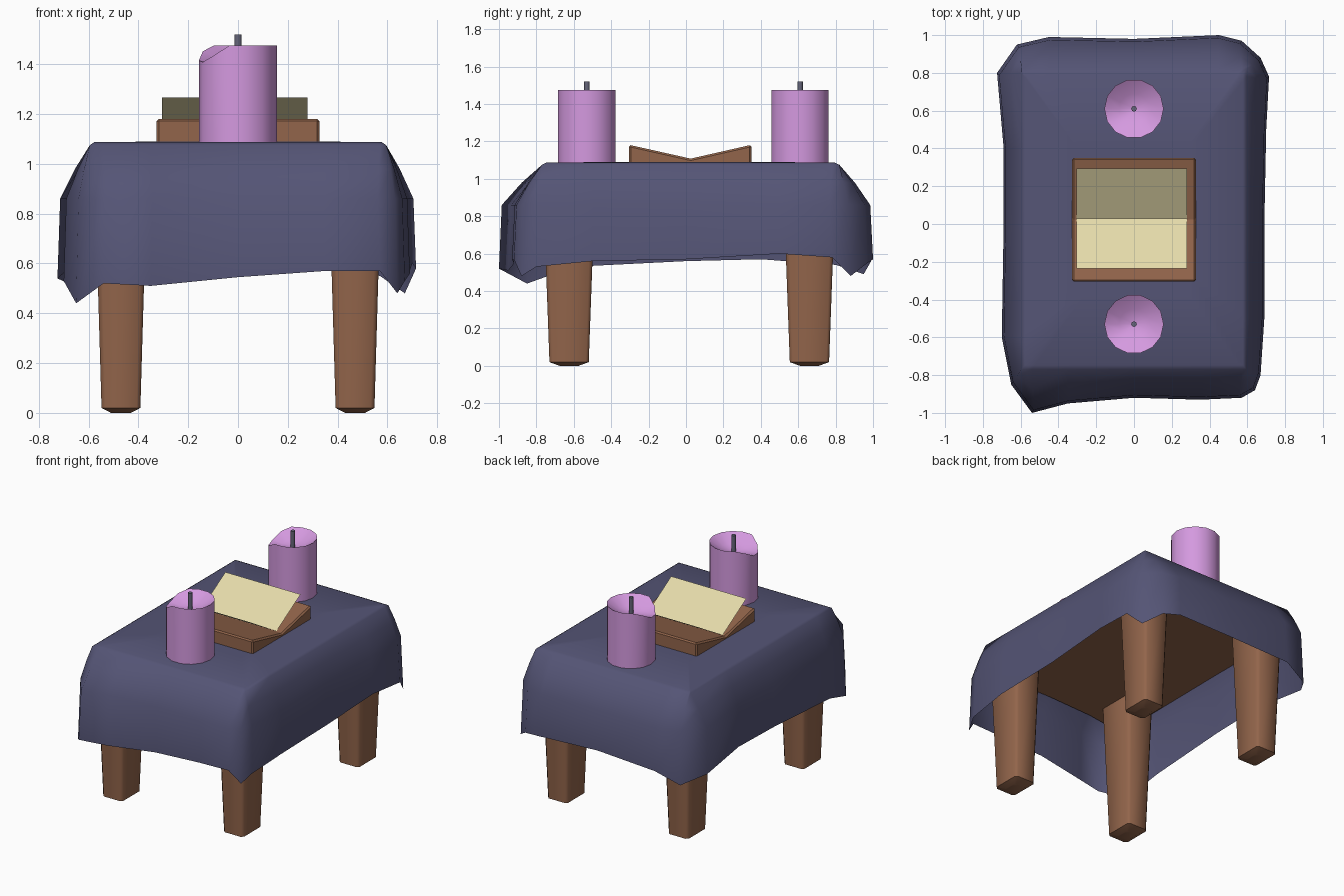
import bpy, bmesh, math
from math import cos, sin, pi

if "Cube" in bpy.data.objects:
    bpy.data.objects.remove(bpy.data.objects["Cube"])


def mat(name, rgb):
    m = bpy.data.materials.new(name)
    m.diffuse_color = (*rgb, 1)
    m.use_nodes = True
    m.node_tree.nodes["Principled BSDF"].inputs["Base Color"].default_value = m.diffuse_color
    return m


CLOTH = mat("cloth_blue", (0.09, 0.09, 0.18))
WOOD = mat("wood", (0.29, 0.13, 0.07))
WAX = mat("wax", (0.66, 0.32, 0.74))
PAPER = mat("paper", (0.78, 0.70, 0.40))
WICK = mat("wick_grey", (0.13, 0.13, 0.19))


def make(name, verts, faces, material, smooth=None, fix=True):
    me = bpy.data.meshes.new(name)
    me.from_pydata(verts, [], faces)
    if fix:
        bm = bmesh.new()
        bm.from_mesh(me)
        bmesh.ops.remove_doubles(bm, verts=bm.verts, dist=1e-4)
        bmesh.ops.recalc_face_normals(bm, faces=bm.faces)
        bm.to_mesh(me)
        bm.free()
    me.materials.append(material)
    ob = bpy.data.objects.new(name, me)
    bpy.context.collection.objects.link(ob)
    if smooth:
        bpy.ops.object.select_all(action='DESELECT')
        ob.select_set(True)
        bpy.context.view_layer.objects.active = ob
        bpy.ops.object.shade_smooth_by_angle(angle=math.radians(smooth))
    return ob


def loft(name, rings, material, smooth=None, start=True, end=True):
    """Skin a list of equally sized rings, with optional end caps."""
    n = len(rings[0])
    verts = [p for r in rings for p in r]
    faces = [(k * n + i, k * n + (i + 1) % n, (k + 1) * n + (i + 1) % n, (k + 1) * n + i)
             for k in range(len(rings) - 1) for i in range(n)]
    if start:
        faces.append(tuple(range(n))[::-1])
    if end:
        faces.append(tuple(range((len(rings) - 1) * n, len(rings) * n)))
    return make(name, verts, faces, material, smooth)


# Tablecloth: wavy hem, lofted up to the rectangular table edge
hem = [(-.54, -1, .52), (-.35, -.95, .51), (0, -.92, .545), (.35, -.93, .57),
       (.57, -.92, .57), (.64, -.88, .48), (.67, -.8, .53), (.69, -.5, .56),
       (.69, 0, .57), (.70, .5, .6), (.715, .78, .58), (.67, .88, .48),
       (.57, .97, .55), (.45, 1, .57), (0, .98, .58), (-.45, .99, .56),
       (-.62, .95, .49), (-.725, .8, .54), (-.69, .4, .57), (-.69, 0, .56),
       (-.70, -.6, .53), (-.65, -.85, .44)]


def ring(t, z, scale=1):
    """Blend from the table-edge rectangle (t=0) to the hem outline (t=1)."""
    pts = []
    for x, y, _ in hem:
        ex, ey = max(-.595, min(.595, x)), max(-.77, min(.82, y))
        pts.append(((ex + (x * .985 - ex) * t) * scale,
                    (ey + (y * .985 - ey) * t) * scale, z))
    return pts


loft("tablecloth", [hem, ring(1, .86), ring(.5, .98), ring(0, 1.075),
                    ring(0, 1.087, .97), ring(0, 1.09, .5)], CLOTH, 80, start=False)

# Tabletop filling the cloth
loft("tabletop", [ring(.55, .95), ring(0, 1.055)], WOOD)


# Tapered legs: rectangular with narrow chamfered corners
def rect(cx, cy, rx, ry, z):
    c = .2 * rx
    q = [(rx, ry - c), (rx - c, ry), (c - rx, ry), (-rx, ry - c)]
    q += [(-x, -y) for x, y in q]
    return [(cx + x, cy + y, z) for x, y in q]


for side, x in (("left", -.47), ("right", .47)):
    for end, y in (("front", -.625), ("back", .66)):
        loft(f"{end}_{side}_leg",
             [rect(x, y, .04, .05, 0), rect(x, y, .078, .105, .02),
              rect(x, y, .106, .14, .97)], WOOD, 60)


# Candles with a melted dip in the rim and a hollow top
def circle(cy, r, z, n=14, dip=0):
    pts = []
    for i in range(n):
        a = 2 * pi * i / n
        d = (a - math.radians(198) + pi) % (2 * pi) - pi
        drop = dip * max(0, cos(d * 1.6)) if abs(d) < pi / 3 else 0
        pts.append((r * cos(a), cy + r * sin(a), z - drop))
    return pts


for end, y in (("front", -.53), ("back", .61)):
    loft(f"{end}_candle", [circle(y, .157, 1.075), circle(y, .157, 1.475, dip=.068),
                           circle(y, .08, 1.425, dip=.02), circle(y, .015, 1.405)],
         WAX, 40)
    loft(f"{end}_wick", [circle(y, .015, 1.39, 8), circle(y, .015, 1.52, 8)], WICK, 50)

# Book rest: block with a V-shaped top
profile = [(-.305, 1.075), (.35, 1.075), (.35, 1.182), (.025, 1.108), (-.305, 1.182)]
rest = loft("book_rest", [[(x, y, z) for y, z in profile] for x in (-.328, .328)], WOOD)
bev = rest.modifiers.new("bevel", 'BEVEL')
bev.width = .01
bev.segments = 1

# Open pages: thin sheets rising from the fold
fold, x0, x1 = (.028, 1.11), -.305, .28
for name, y in (("front_page", -.235), ("back_page", .295)):
    quad = [(x0, y, 1.267), (x1, y, 1.267), (x1, *fold), (x0, *fold)]
    make(name, quad, [(0, 1, 2, 3) if y < 0 else (3, 2, 1, 0)], PAPER, fix=False)
